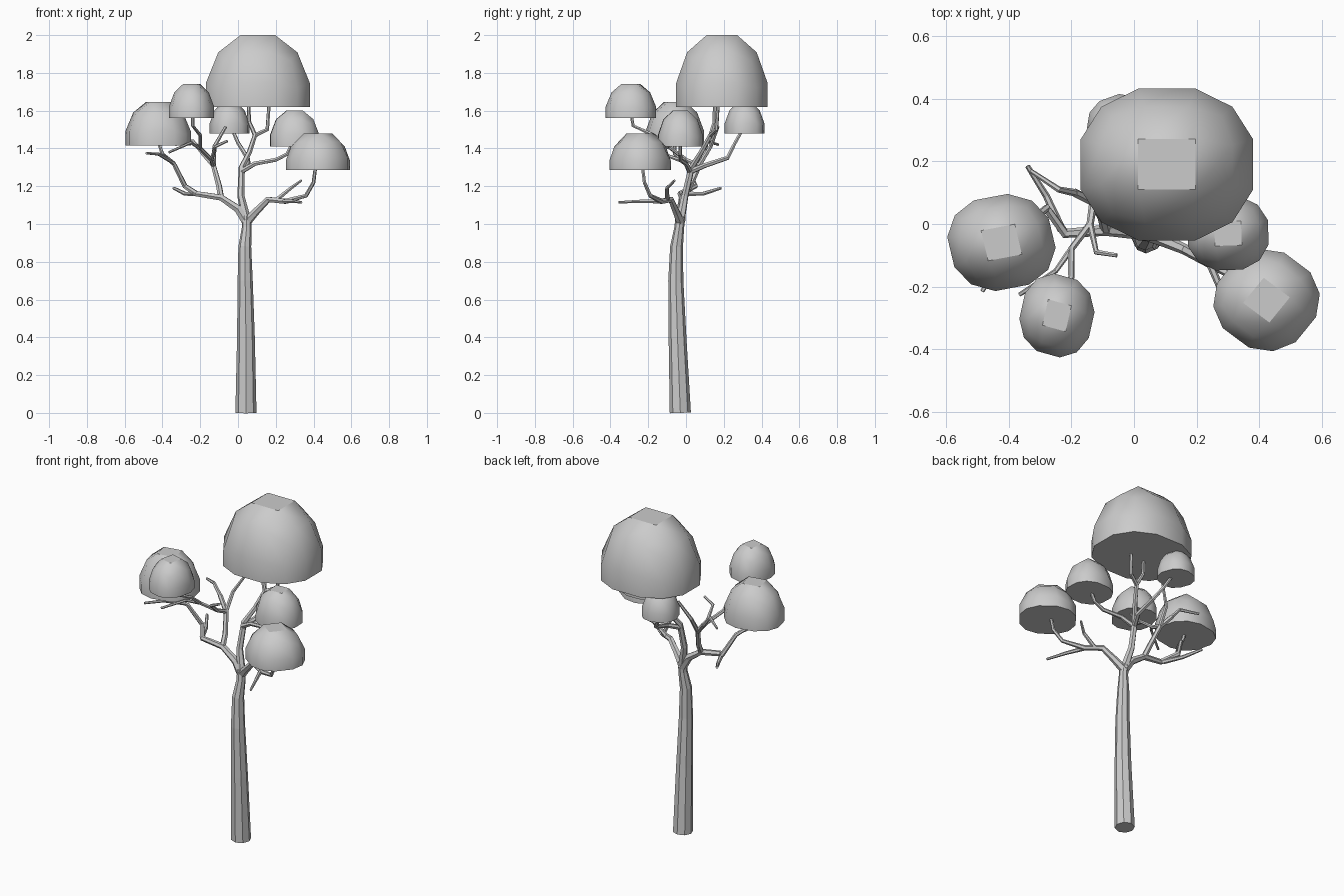
import bpy, bmesh
from math import radians
from mathutils import Matrix, Vector


def limb(name, points, sides=6):
    """Tapered faceted tube through (x, y, z, radius) points."""
    cu = bpy.data.curves.new(name, 'CURVE')
    cu.dimensions = '3D'
    cu.bevel_depth = 1.0
    cu.bevel_resolution = (sides - 4) // 2
    cu.use_fill_caps = True
    sp = cu.splines.new('POLY')
    sp.points.add(len(points) - 1)
    for p, (x, y, z, r) in zip(sp.points, points):
        p.co = (x, y, z, 1)
        p.radius = r
    sp.use_smooth = False
    ob = bpy.data.objects.new(name, cu)
    bpy.context.collection.objects.link(ob)


def crown(name, x, y, z0, z1, hx, hy, turn):
    """Leaf dome: upper half of a 3x3 cube-sphere with a flattened underside."""
    bm = bmesh.new()
    bmesh.ops.create_cube(bm, size=2)
    bmesh.ops.subdivide_edges(bm, edges=bm.edges[:], cuts=2, use_grid_fill=True)
    for v in bm.verts:
        v.co.normalize()
    # keep the top, drop the lower cap, close with one flat face
    bmesh.ops.delete(bm, geom=[v for v in bm.verts if v.co.z < -0.4], context='VERTS')
    rim = [e for e in bm.edges if e.is_boundary]
    for v in bm.verts:
        if v.co.z < 0:
            v.co.z = 0
    bmesh.ops.contextual_create(bm, geom=rim)
    bmesh.ops.rotate(bm, verts=bm.verts, matrix=Matrix.Rotation(radians(turn), 3, 'Z'))
    ex = max(abs(v.co.x) for v in bm.verts)
    ey = max(abs(v.co.y) for v in bm.verts)
    ez = max(v.co.z for v in bm.verts)
    for v in bm.verts:
        v.co = Vector((x + v.co.x * hx / ex, y + v.co.y * hy / ey,
                       z0 + v.co.z * (z1 - z0) / ez))
    bmesh.ops.recalc_face_normals(bm, faces=bm.faces[:])
    for f in bm.faces:
        f.smooth = abs(f.normal.z) < 0.99
    me = bpy.data.meshes.new(name)
    bm.to_mesh(me)
    bm.free()
    ob = bpy.data.objects.new(name, me)
    bpy.context.collection.objects.link(ob)


# Trunk
limb("trunk", [(.042, -.030, 0, .056), (.042, -.045, .4, .047), (.038, -.054, .7, .040),
               (.036, -.050, .88, .034), (.046, -.036, .98, .026), (.045, -.03, 1.04, .025)], 8)

# Left limb, its twigs and fork
limb("left_limb", [(.045, -.03, 1.01, .026), (0, -.025, 1.08, .023), (-.09, -.02, 1.14, .018),
                   (-.22, -.03, 1.16, .016), (-.28, .05, 1.20, .014), (-.34, .0, 1.32, .012),
                   (-.40, -.06, 1.37, .010), (-.42, -.06, 1.43, .009)])
limb("left_low_twig", [(-.23, -.02, 1.16, .014), (-.28, .09, 1.16, .011), (-.34, .185, 1.19, .008)])
limb("left_high_twig", [(-.35, -.01, 1.33, .011), (-.42, -.12, 1.37, .009), (-.485, -.215, 1.375, .007)])
limb("left_upper_limb", [(-.09, -.02, 1.14, .017), (-.10, .02, 1.20, .016), (-.13, .07, 1.31, .014),
                         (-.19, .10, 1.38, .014), (-.23, .06, 1.43, .012), (-.16, -.02, 1.41, .012),
                         (-.13, -.10, 1.40, .010)][:4])
limb("left_inner_limb", [(-.13, .07, 1.31, .013), (-.14, .0, 1.34, .012), (-.20, -.08, 1.40, .011),
                         (-.20, -.17, 1.47, .010), (-.24, -.28, 1.52, .009), (-.24, -.29, 1.58, .009)])
limb("left_inner_twig", [(-.20, -.08, 1.40, .010), (-.25, -.15, 1.43, .008), (-.365, -.225, 1.38, .007)])
limb("left_outer_twig", [(-.19, .10, 1.38, .012), (-.24, .11, 1.44, .010), (-.33, .17, 1.42, .007)])
limb("left_top_twig", [(-.13, .07, 1.31, .013), (-.125, .13, 1.41, .011), (-.065, .17, 1.515, .008)])
limb("left_short_twig", [(-.14, .0, 1.34, .011), (-.12, -.09, 1.41, .009), (-.055, -.10, 1.44, .007)])

# Centre limb feeding the large, rear and right crowns
limb("centre_limb", [(.045, -.03, 1.02, .025), (.015, -.005, 1.15, .019), (.02, .03, 1.30, .017),
                     (.06, .08, 1.38, .014), (.09, .13, 1.47, .013), (.155, .16, 1.50, .011),
                     (.165, .17, 1.64, .009)])
limb("centre_fork", [(.09, .13, 1.47, .012), (.06, .15, 1.54, .010), (.055, .15, 1.64, .009)])
limb("rear_limb", [(.02, .03, 1.28, .015), (.055, .10, 1.31, .014), (.05, .22, 1.35, .012),
                   (0, .26, 1.43, .010), (-.03, .30, 1.50, .009)])
limb("right_upper_limb", [(.02, .02, 1.28, .015), (.09, .0, 1.32, .013), (.20, -.03, 1.34, .011),
                          (.26, -.03, 1.37, .010), (.29, -.03, 1.43, .009)])

# Right lower limb and twigs
limb("right_limb", [(.045, -.03, 1.01, .025), (.09, -.05, 1.06, .021), (.16, -.08, 1.13, .017),
                    (.25, -.13, 1.12, .015), (.36, -.19, 1.15, .011), (.40, -.22, 1.22, .010),
                    (.41, -.23, 1.30, .009)])
limb("right_low_twig", [(.24, -.12, 1.12, .013), (.29, -.24, 1.12, .010), (.335, -.355, 1.115, .007)])
limb("right_high_twig", [(.20, -.10, 1.125, .013), (.28, -.10, 1.19, .010), (.335, -.06, 1.23, .007)])

# Leaf crowns: centre, bottom, top, half widths, turn
for args in [("large_crown", .105, .19, 1.62, 2.0, .275, .242, 0),
             ("left_crown", -.423, -.059, 1.415, 1.645, .173, .155, 12),
             ("front_left_crown", -.246, -.292, 1.56, 1.74, .12, .134, -14),
             ("front_right_crown", .423, -.243, 1.285, 1.48, .17, .163, -38),
             ("right_crown", .30, -.03, 1.41, 1.60, .13, .118, 2),
             ("rear_crown", -.045, .31, 1.48, 1.64, .105, .105, 20)]:
    crown(*args)
